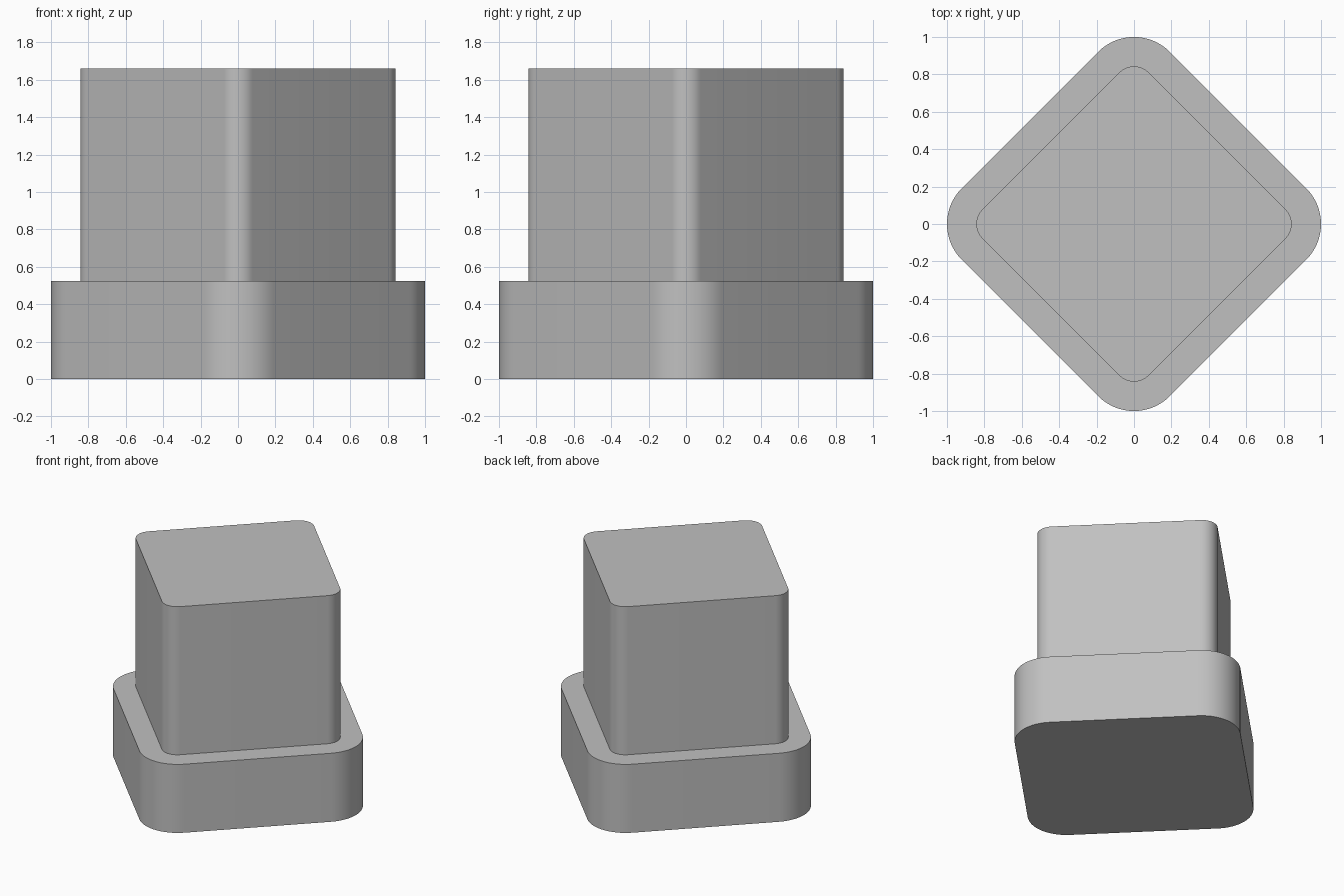
import bpy
import bmesh
from math import cos, sin, radians

cube = bpy.data.objects.get("Cube")
if cube:
    bpy.data.objects.remove(cube, do_unlink=True)

# Single plain grey
grey = bpy.data.materials.new("plain grey")
grey.use_nodes = True
colour = (0.53, 0.53, 0.53, 1)
grey.diffuse_color = colour
grey.node_tree.nodes["Principled BSDF"].inputs["Base Color"].default_value = colour

STEPS = 16  # segments per rounded corner


def rounded_block(name, tip, radius, bottom, top):
    """Upright block on a rounded square whose corners lie on the x and y axes."""
    bm = bmesh.new()
    verts = []
    for corner in range(4):
        axis = radians(90 * corner)
        for i in range(STEPS + 1):
            a = axis + radians(-45 + 90 * i / STEPS)
            verts.append(bm.verts.new((
                (tip - radius) * cos(axis) + radius * cos(a),
                (tip - radius) * sin(axis) + radius * sin(a),
                bottom)))
    base = bm.faces.new(verts)
    lid = bmesh.ops.extrude_face_region(bm, geom=[base], use_keep_orig=True)["geom"]
    bmesh.ops.translate(bm, vec=(0, 0, top - bottom),
                        verts=[g for g in lid if isinstance(g, bmesh.types.BMVert)])
    bmesh.ops.recalc_face_normals(bm, faces=bm.faces)
    mesh = bpy.data.meshes.new(name)
    bm.to_mesh(mesh)
    bm.free()
    mesh.materials.append(grey)
    obj = bpy.data.objects.new(name, mesh)
    bpy.context.collection.objects.link(obj)
    bpy.ops.object.select_all(action="DESELECT")
    obj.select_set(True)
    bpy.context.view_layer.objects.active = obj
    bpy.ops.object.shade_smooth_by_angle(angle=radians(30))
    return obj


# Wide base and the narrower column on it
rounded_block("base", 1.0, 0.27, 0, 0.525)
rounded_block("column", 0.843, 0.11, 0.525, 1.66)
